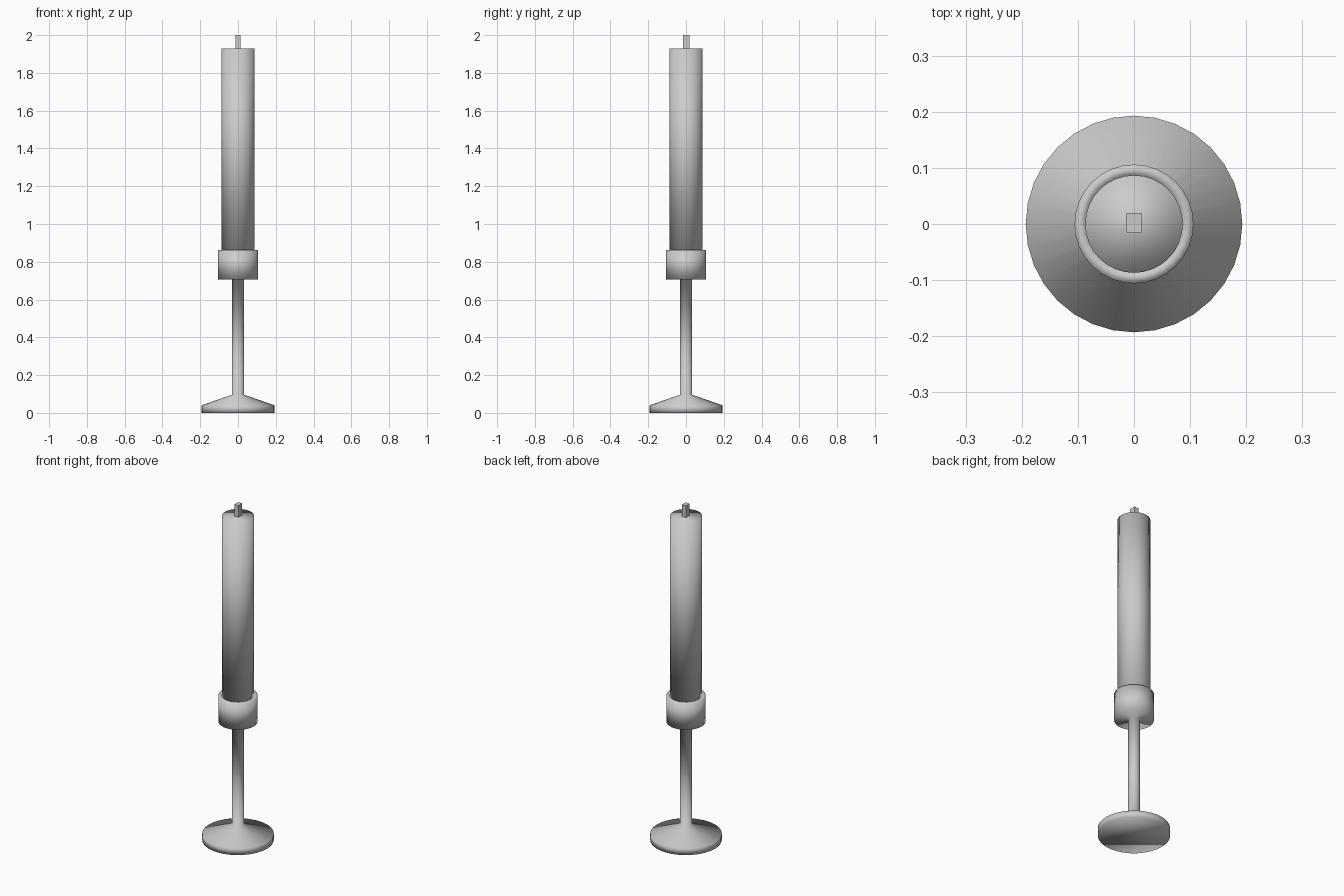
import bpy
import bmesh
from math import pi
from mathutils import Matrix, Vector

if "Cube" in bpy.data.objects:
    bpy.data.objects.remove(bpy.data.objects["Cube"])

SIDES = 32


def lathe(name, profile):
    """Spin an (radius, z) profile around z; the ends are capped flat."""
    bm = bmesh.new()
    rings = []
    for r, z in profile:
        ring = bmesh.ops.create_circle(bm, segments=SIDES, radius=r,
                                       matrix=Matrix.Translation((0, 0, z)))
        rings.append(ring["verts"])
    for low, high in zip(rings, rings[1:]):
        for i in range(SIDES):
            j = (i + 1) % SIDES
            bm.faces.new((low[i], low[j], high[j], high[i]))
    bm.faces.new(rings[0])
    bm.faces.new(rings[-1])
    bmesh.ops.recalc_face_normals(bm, faces=bm.faces)
    for f in bm.faces:
        f.smooth = True
    return add_object(name, bm)


def add_object(name, bm):
    mesh = bpy.data.meshes.new(name)
    bm.to_mesh(mesh)
    bm.free()
    ob = bpy.data.objects.new(name, mesh)
    bpy.context.collection.objects.link(ob)
    return ob


# Holder: weighted foot, slim stem and cup with a socket for the candle
lathe("candle_holder", [
    (0.193, 0.0), (0.193, 0.04), (0.033, 0.096), (0.033, 0.705),
    (0.106, 0.705), (0.106, 0.863), (0.086, 0.863), (0.086, 0.845),
])

# Candle, seated in the cup
lathe("candle", [(0.087, 0.845), (0.087, 1.93)])

# Square wick
bm = bmesh.new()
bmesh.ops.create_cube(bm, size=1, matrix=Matrix.Translation((0, 0.002, 1.96))
                      @ Matrix.Diagonal((0.027, 0.035, 0.08, 1)))
add_object("wick", bm)
